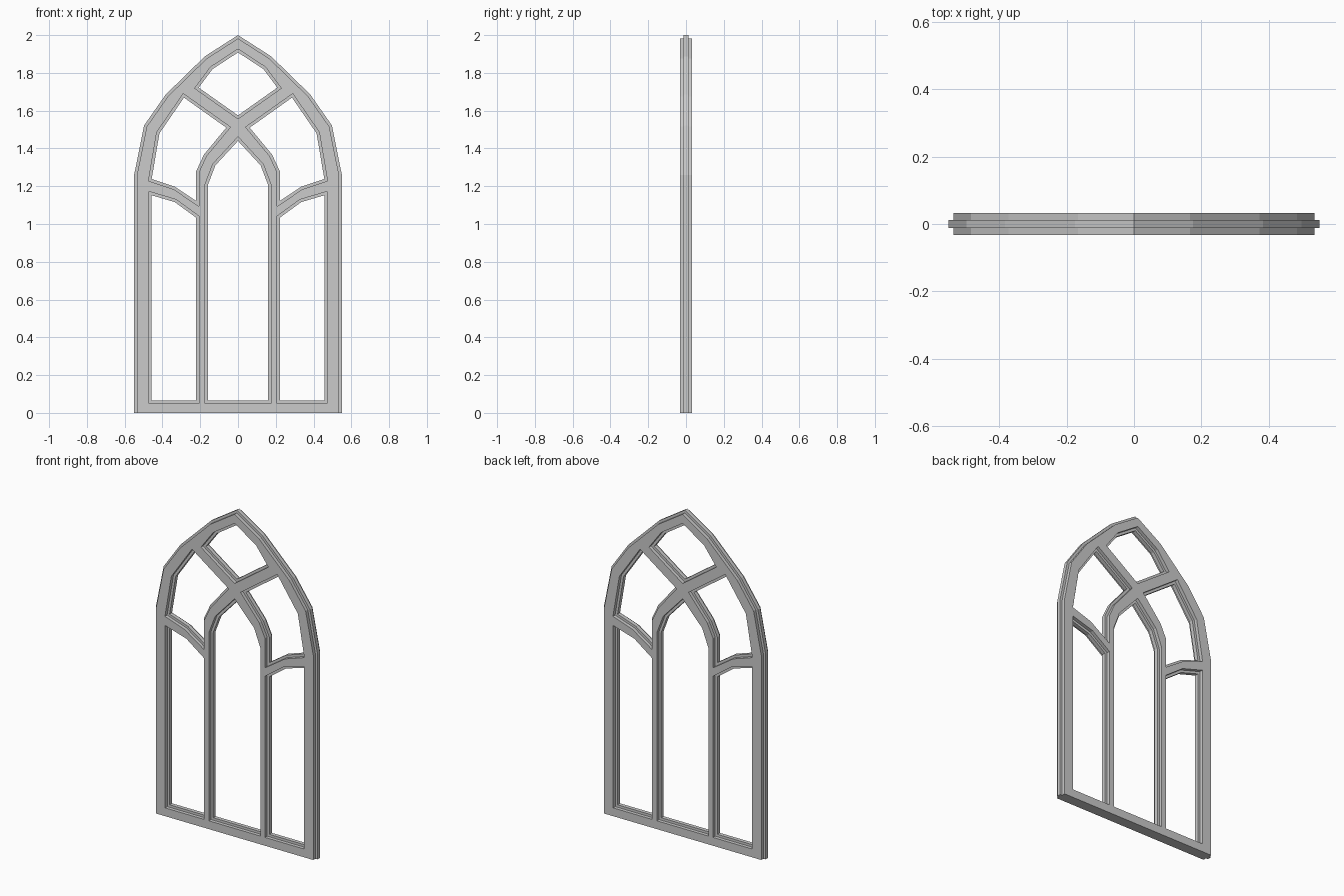
import bpy, bmesh
from mathutils import Vector

if "Cube" in bpy.data.objects:
    bpy.data.objects.remove(bpy.data.objects["Cube"])

STEP = 0.015            # how far the core projects past the face mouldings
CORE, FACE = 0.012, 0.033   # half thicknesses


def mirror(pts):
    return [(-x, z) for x, z in reversed(pts)]


def symmetric(half):
    """Close a right-hand half profile (bottom to apex) about x = 0."""
    return half + [(-x, z) for x, z in reversed(half) if x > 1e-6]


def offset(pts, d):
    """Mitred offset of a counter-clockwise polygon; positive d grows it."""
    out, n = [], len(pts)
    for i in range(n):
        a, b, c = (Vector(pts[(i + k) % n]) for k in (-1, 0, 1))
        u, v = (b - a).normalized(), (c - b).normalized()
        n1, n2 = Vector((u.y, -u.x)), Vector((v.y, -v.x))
        out.append(tuple(b + (n1 + n2) * d / (1 + n1.dot(n2))))
    return out


# Outer pointed arch
outline = symmetric([(0.55, 0), (0.55, 1.26), (0.497, 1.522), (0.383, 1.685),
                     (0.175, 1.888), (0, 2.0)])
# Openings, measured at the core
centre_light = symmetric([(0.16, 0.066), (0.16, 1.205), (0.12, 1.31), (0, 1.44)])
top_light = symmetric([(0, 1.575), (0.208, 1.722), (0.135, 1.82), (0, 1.908)])
top_light = top_light[:1] + top_light[1:]
side_light = [(0.222, 0.066), (0.457, 0.066), (0.457, 1.152), (0.335, 1.116),
              (0.222, 1.034)]
upper_light = [(0.222, 1.122), (0.335, 1.198), (0.457, 1.238), (0.416, 1.48),
               (0.286, 1.669), (0.062, 1.51), (0.18, 1.368), (0.222, 1.278)]
openings = [centre_light, top_light, side_light, mirror(side_light),
            upper_light, mirror(upper_light)]

bm = bmesh.new()
cap_edges = {1: [], -1: []}


def stepped_wall(core, face):
    """Wall that runs face - core - face through the thickness."""
    levels = [(face, -FACE), (face, -CORE), (core, -CORE),
              (core, CORE), (face, CORE), (face, FACE)]
    rings = [[bm.verts.new((x, y, z)) for x, z in pts] for pts, y in levels]
    n = len(core)
    for r, s in zip(rings, rings[1:]):
        for i in range(n):
            j = (i + 1) % n
            bm.faces.new((r[i], r[j], s[j], s[i]))
    for side, ring in ((-1, rings[0]), (1, rings[-1])):
        cap_edges[side] += [bm.edges.get((ring[i], ring[(i + 1) % n]))
                            for i in range(n)]


# Outer edge, with both layers sitting flat on the ground
stepped_wall(outline, [(x, 0 if z < 0.1 else z) for x, z in offset(outline, -STEP)])
# Rebated edges of every opening
for hole in openings:
    stepped_wall(hole, offset(hole, STEP))

# Front and back faces
for side, edges in cap_edges.items():
    bmesh.ops.triangle_fill(bm, edges=edges, use_beauty=True,
                            use_dissolve=False, normal=(0, side, 0))

# Single flat underside
under = [f for f in bm.faces if all(v.co.z < 1e-5 for v in f.verts)]
bmesh.ops.delete(bm, geom=under, context='FACES')
bmesh.ops.holes_fill(bm, edges=[e for e in bm.edges if e.is_boundary], sides=0)
bmesh.ops.recalc_face_normals(bm, faces=bm.faces[:])

mesh = bpy.data.meshes.new("arched_window_frame")
bm.to_mesh(mesh)
bm.free()
frame = bpy.data.objects.new("arched_window_frame", mesh)
bpy.context.collection.objects.link(frame)
